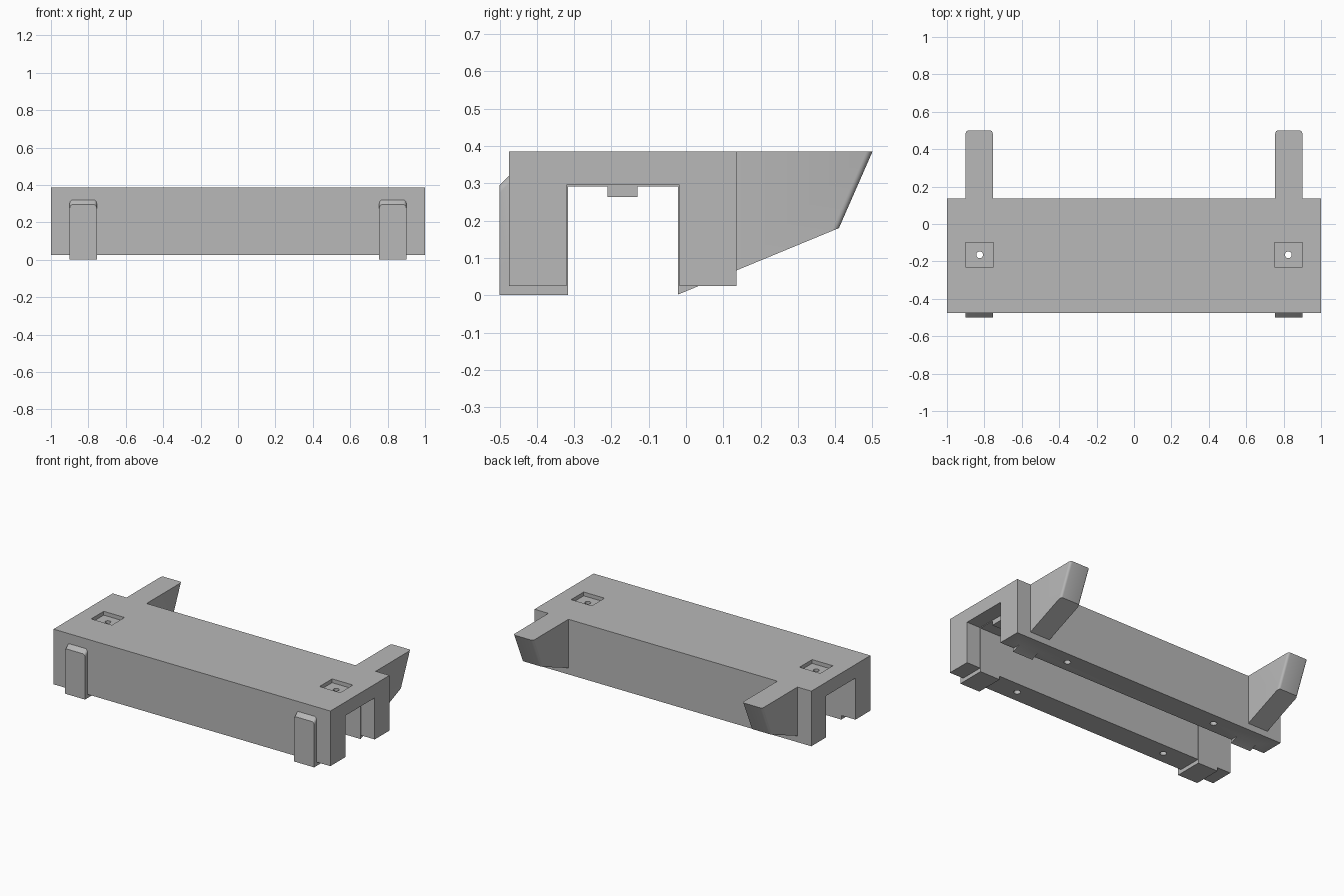
import bpy
import bmesh
from mathutils import Matrix, Vector

cube = bpy.data.objects.get("Cube")
if cube:
    bpy.data.objects.remove(cube, do_unlink=True)

grey = bpy.data.materials.new("mid_grey")
grey.use_nodes = True
grey.diffuse_color = (0.48, 0.48, 0.48, 1)
grey.node_tree.nodes["Principled BSDF"].inputs["Base Color"].default_value = (0.48, 0.48, 0.48, 1)


def make_object(name, bm):
    bmesh.ops.recalc_face_normals(bm, faces=bm.faces)
    mesh = bpy.data.meshes.new(name)
    bm.to_mesh(mesh)
    bm.free()
    mesh.materials.append(grey)
    obj = bpy.data.objects.new(name, mesh)
    bpy.context.collection.objects.link(obj)
    return obj


def extrude_profile(name, profile, x0, x1, round_segments=(), radius=0.015):
    """Extrude a (y, z) outline along x, rounding the side edges of chosen segments."""
    bm = bmesh.new()
    face = bm.faces.new([bm.verts.new((x0, y, z)) for y, z in profile])
    result = bmesh.ops.extrude_face_region(bm, geom=[face])
    moved = [v for v in result["geom"] if isinstance(v, bmesh.types.BMVert)]
    bmesh.ops.translate(bm, verts=moved, vec=(x1 - x0, 0, 0))
    edges = []
    for a, b in round_segments:
        middle = (Vector((0, *profile[a])) + Vector((0, *profile[b]))) / 2
        for e in bm.edges:
            c = (e.verts[0].co + e.verts[1].co) / 2
            if (c.yz - middle.yz).length < 0.001 and abs(e.verts[0].co.x - e.verts[1].co.x) < 0.001:
                edges.append(e)
    if edges:
        bmesh.ops.bevel(bm, geom=edges, offset=radius, segments=4, profile=0.5, affect="EDGES")
    return make_object(name, bm)


def box(name, centre, size):
    bm = bmesh.new()
    bmesh.ops.create_cube(bm, size=1, matrix=Matrix.Translation(centre) @ Matrix.Diagonal((*size, 1)))
    return make_object(name, bm)


def cylinder(name, centre, radius, depth):
    bm = bmesh.new()
    bmesh.ops.create_cone(bm, cap_ends=True, segments=24, radius1=radius, radius2=radius,
                          depth=depth, matrix=Matrix.Translation(centre))
    return make_object(name, bm)


def combine(target, tool, operation):
    mod = target.modifiers.new(tool.name, "BOOLEAN")
    mod.operation = operation
    mod.solver = "EXACT"
    mod.object = tool
    bpy.context.view_layer.objects.active = target
    bpy.ops.object.modifier_apply(modifier=mod.name)
    bpy.data.objects.remove(tool, do_unlink=True)


# Long channel-shaped body
body = extrude_profile("channel_body", [
    (-0.475, 0.025), (-0.32, 0.025), (-0.32, 0.296), (-0.018, 0.296),
    (-0.018, 0.025), (0.135, 0.025), (0.135, 0.385), (-0.475, 0.385)], -1, 1)

# Ribs: front hook, channel lining with boss, and sloping rear arm
rib = [(-0.5, 0), (-0.317, 0), (-0.317, 0.292), (-0.21, 0.292), (-0.21, 0.264),
       (-0.13, 0.264), (-0.13, 0.292), (-0.021, 0.292), (-0.021, 0.002),
       (0.41, 0.18), (0.5, 0.385), (0.1, 0.385), (0.1, 0.35), (-0.45, 0.345), (-0.5, 0.295)]
for side in (-1, 1):
    combine(body, extrude_profile("rib", rib, side * 0.755, side * 0.9, [(9, 10), (13, 14)]), "UNION")

for side in (-1, 1):
    # Square screw recess with a through hole
    combine(body, box("screw_recess", (side * 0.825, -0.165, 0.41), (0.15, 0.13, 0.1)), "DIFFERENCE")
    combine(body, cylinder("screw_hole", (side * 0.825, -0.165, 0.3), 0.018, 0.4), "DIFFERENCE")
    # Blind holes under both rails
    for y in (-0.397, 0.058):
        combine(body, cylinder("rail_hole", (side * 0.555, y, 0.05), 0.02, 0.2), "DIFFERENCE")

bpy.ops.object.select_all(action="DESELECT")
body.select_set(True)
bpy.context.view_layer.objects.active = body
bpy.ops.object.shade_smooth_by_angle(angle=0.5)
